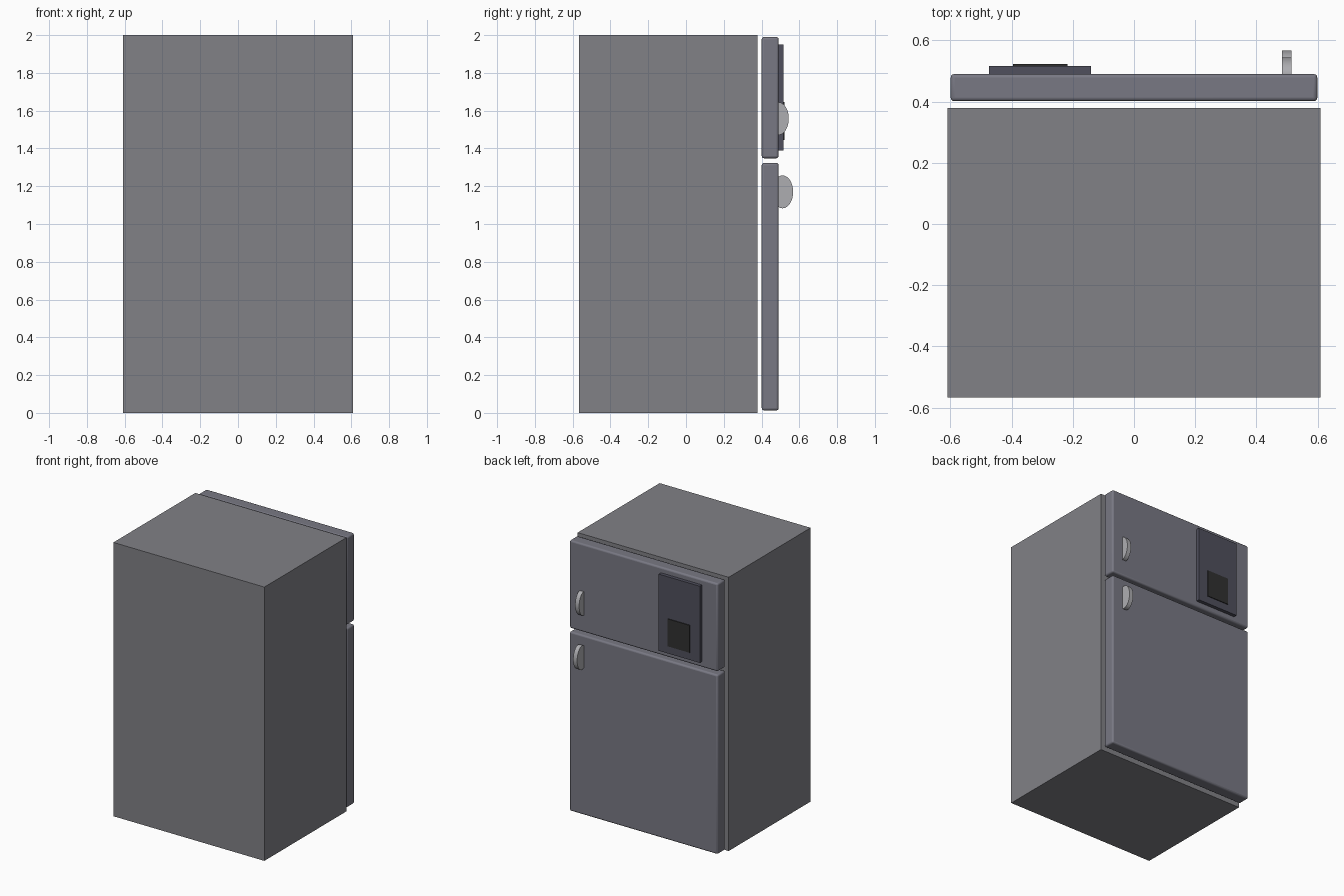
import bpy
from math import pi

if "Cube" in bpy.data.objects:
    bpy.data.objects.remove(bpy.data.objects["Cube"])


def colour(name, rgb):
    m = bpy.data.materials.new(name)
    m.diffuse_color = (*rgb, 1)
    m.use_nodes = True
    m.node_tree.nodes["Principled BSDF"].inputs["Base Color"].default_value = m.diffuse_color
    return m


body_grey = colour("body_grey", (0.22, 0.22, 0.24))
door_grey = colour("door_grey", (0.19, 0.19, 0.23))
panel_dark = colour("panel_dark", (0.08, 0.08, 0.11))
recess_black = colour("recess_black", (0.03, 0.03, 0.03))
handle_grey = colour("handle_grey", (0.42, 0.42, 0.44))


def box(name, x, y, z, mat, bevel=0):
    """Box spanning the given (min, max) ranges, with optional rounded edges."""
    bpy.ops.mesh.primitive_cube_add(size=1, location=[sum(r) / 2 for r in (x, y, z)])
    o = bpy.context.object
    o.name = name
    o.scale = [r[1] - r[0] for r in (x, y, z)]
    bpy.ops.object.transform_apply(location=False, rotation=False, scale=True)
    o.data.materials.append(mat)
    if bevel:
        b = o.modifiers.new("bevel", 'BEVEL')
        b.width = bevel
        b.segments = 3
        bpy.ops.object.shade_smooth_by_angle()
    return o


def handle(name, y, z):
    """Elliptical disc grip, partly sunk into the door."""
    bpy.ops.mesh.primitive_cylinder_add(vertices=48, radius=1, depth=0.032,
                                        location=(0.499, y, z), rotation=(0, pi / 2, 0))
    o = bpy.context.object
    o.name = name
    o.scale = (0.087, 0.056, 1)
    bpy.ops.object.transform_apply(location=False, rotation=True, scale=True)
    o.data.materials.append(handle_grey)
    bpy.ops.object.shade_smooth_by_angle()


# Cabinet
box("cabinet", (-0.61, 0.61), (-0.567, 0.379), (0, 2), body_grey)

# Doors, standing slightly off the cabinet
box("freezer_door", (-0.599, 0.599), (0.401, 0.49), (1.348, 1.99), door_grey, 0.012)
box("fridge_door", (-0.599, 0.599), (0.401, 0.49), (0.013, 1.323), door_grey, 0.012)

# Dispenser panel and its dark outlet
box("dispenser_panel", (-0.473, -0.141), (0.48, 0.516), (1.39, 1.95), panel_dark)
box("dispenser_outlet", (-0.395, -0.218), (0.505, 0.522), (1.445, 1.645), recess_black)

# Handles
handle("freezer_handle", 0.488, 1.558)
handle("fridge_handle", 0.511, 1.17)
